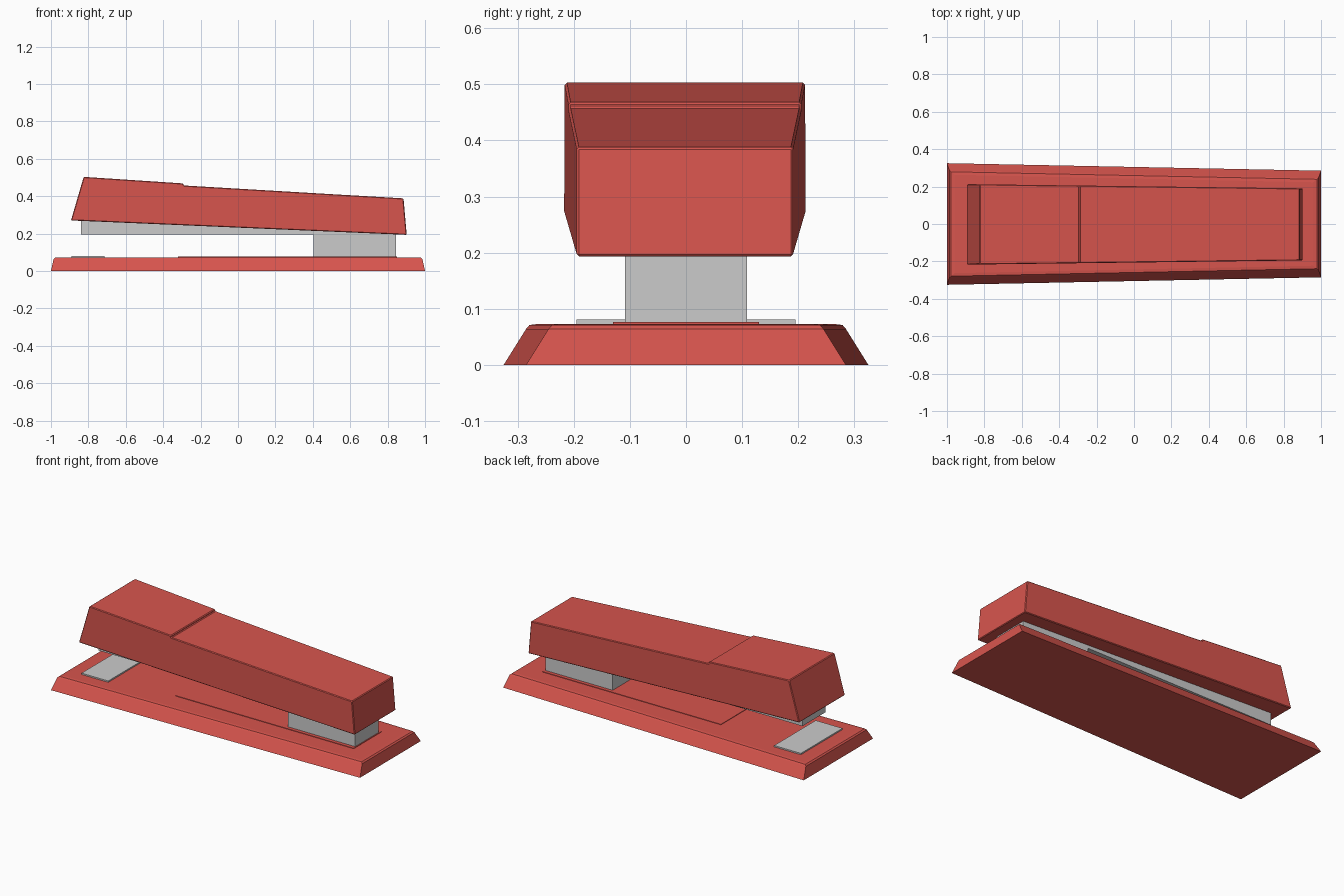
import bpy, bmesh

if "Cube" in bpy.data.objects:
    bpy.data.objects.remove(bpy.data.objects["Cube"])

red = bpy.data.materials.new("red_plastic")
red.diffuse_color = (0.68, 0.09, 0.075, 1)
red.use_nodes = True
red.node_tree.nodes["Principled BSDF"].inputs["Base Color"].default_value = red.diffuse_color


def loft(name, rings, mat=None, bevel=0):
    """Skin equal-length closed rings and cap both ends."""
    bm = bmesh.new()
    vs = [[bm.verts.new(p) for p in r] for r in rings]
    n = len(vs[0])
    for a, b in zip(vs, vs[1:]):
        for i in range(n):
            j = (i + 1) % n
            bm.faces.new((a[i], a[j], b[j], b[i]))
    bm.faces.new(vs[0])
    bm.faces.new(vs[-1])
    bmesh.ops.recalc_face_normals(bm, faces=bm.faces)
    me = bpy.data.meshes.new(name)
    bm.to_mesh(me)
    bm.free()
    ob = bpy.data.objects.new(name, me)
    bpy.context.collection.objects.link(ob)
    if mat:
        me.materials.append(mat)
    if bevel:
        mod = ob.modifiers.new("edge_chamfer", 'BEVEL')
        mod.width = bevel
        mod.segments = 1
    return ob


def box(name, x0, x1, w, z0, z1, mat=None):
    return loft(name, [[(x0, -w, z), (x1, -w, z), (x1, w, z), (x0, w, z)]
                       for z in (z0, z1)], mat)


# Tapered base with sloped, chamfered sides: (x inset, y inset, z)
base_steps = [(0, 0, 0), (0.014, 0.040, 0.064), (0.022, 0.046, 0.071), (0.042, 0.062, 0.073)]
loft("base", [[(-1 + dx, -0.325 + dy, z), (1 - dx, -0.285 + dy, z),
               (1 - dx, 0.285 - dy, z), (-1 + dx, 0.325 - dy, z)]
              for dx, dy, z in base_steps], red)
box("base_strip", -0.32, 0.85, 0.13, 0.070, 0.076, red)

# Metal parts
box("anvil_plate", -0.89, -0.715, 0.195, 0.070, 0.081)
box("hinge_block", 0.405, 0.845, 0.109, 0.072, 0.23)
box("staple_channel", -0.84, 0.41, 0.109, 0.196, 0.30)

# Upper body: stepped side profile, narrowing towards the hinge
profile = [(-0.893, 0.27), (-0.825, 0.503), (-0.293, 0.468), (-0.291, 0.457),
           (0.885, 0.388), (0.902, 0.193)]
loft("upper_body", [[(x, s * (0.204 - 0.0125 * x) - 0.002, z) for x, z in profile]
                    for s in (-1, 1)], red, 0.004)
